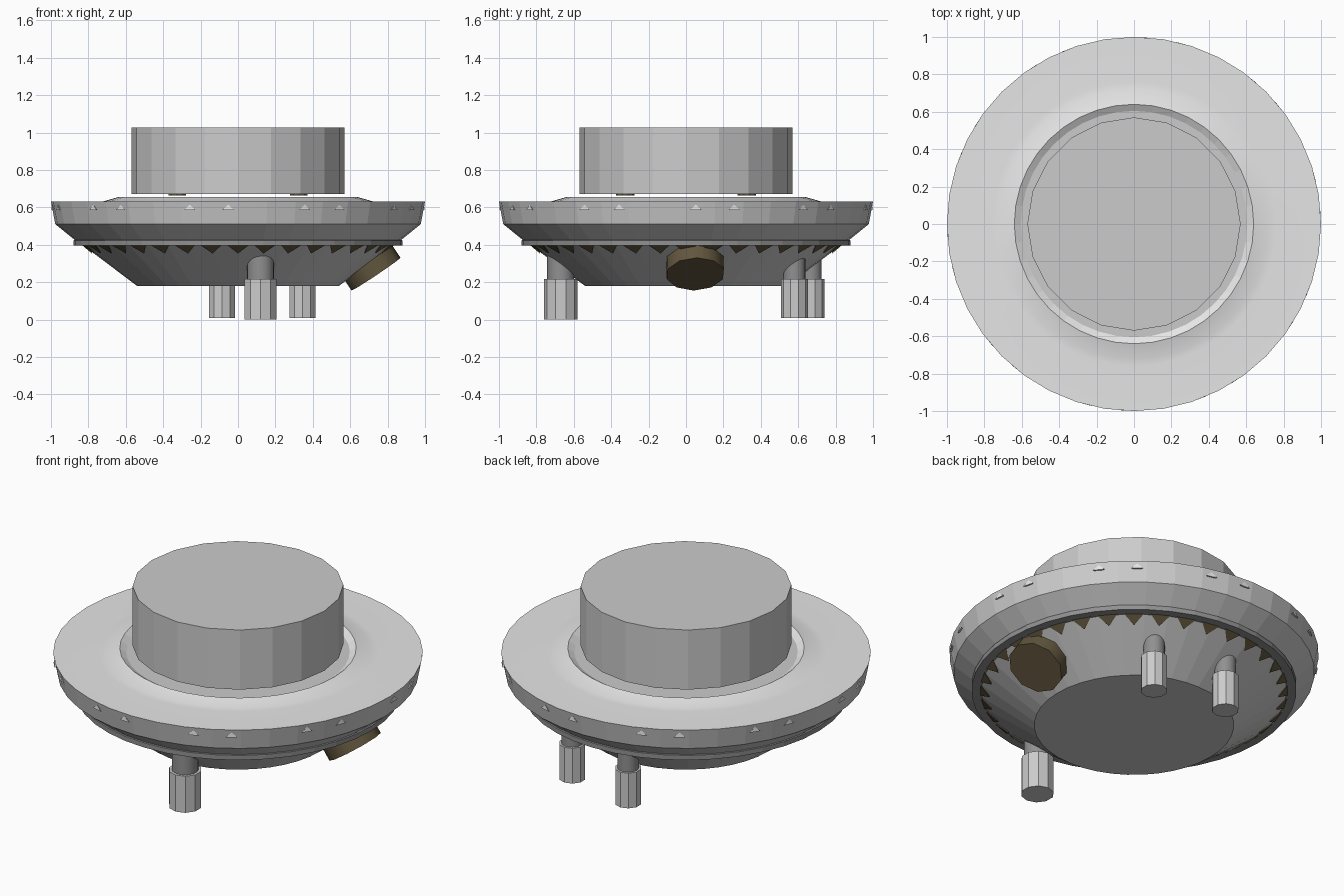
import bpy, bmesh
from math import sin, cos, pi, radians
from mathutils import Vector, Matrix

old = bpy.data.objects.get("Cube")
if old:
    bpy.data.objects.remove(old, do_unlink=True)


def material(name, colour):
    m = bpy.data.materials.new(name)
    m.use_nodes = True
    m.diffuse_color = (*colour, 1)
    bsdf = next(n for n in m.node_tree.nodes if n.type == 'BSDF_PRINCIPLED')
    bsdf.inputs["Base Color"].default_value = (*colour, 1)
    return m


pale = material("pale_grey", (0.79, 0.79, 0.79))
grey = material("mid_grey", (0.60, 0.60, 0.60))
dark = material("dark_grey", (0.28, 0.28, 0.28))
olive = material("dark_olive", (0.122, 0.094, 0.048))


def finish(bm, name, mat):
    bmesh.ops.recalc_face_normals(bm, faces=bm.faces)
    mesh = bpy.data.meshes.new(name)
    bm.to_mesh(mesh)
    bm.free()
    mesh.materials.append(mat)
    ob = bpy.data.objects.new(name, mesh)
    bpy.context.collection.objects.link(ob)
    return ob


def cylinder(name, mat, radius, start, end, sides, smooth=False):
    """Cylinder between two points, with flat or smooth sides."""
    a, b = Vector(start), Vector(end)
    place = Matrix.Translation((a + b) / 2) @ (b - a).to_track_quat('Z', 'Y').to_matrix().to_4x4()
    bm = bmesh.new()
    bmesh.ops.create_cone(bm, cap_ends=True, segments=sides, radius1=radius,
                          radius2=radius, depth=(b - a).length, matrix=place)
    for face in bm.faces:
        face.smooth = smooth and len(face.verts) == 4
    for edge in bm.edges:
        edge.smooth = all(len(f.verts) == 4 for f in edge.link_faces)
    return finish(bm, name, mat)


def around(angle, r, side, z):
    """Point near the angle measured from the front, shifted sideways."""
    return Vector((r * sin(angle) + side * cos(angle),
                   -r * cos(angle) + side * sin(angle), z))


def lathe(name, mat, profile, sides):
    bm = bmesh.new()
    rings = []
    for r, z in profile:
        rings.append([bm.verts.new(around(2 * pi * i / sides, r, 0, z)) for i in range(sides)])
    for low, high in zip(rings, rings[1:]):
        for i in range(sides):
            j = (i + 1) % sides
            bm.faces.new((low[i], low[j], high[j], high[i]))
    bm.faces.new(rings[0])
    bm.faces.new(rings[-1])
    return finish(bm, name, mat)


# Saucer hull with shallow well, raised lip, rim, flange and lower cone
hull = lathe("saucer_hull", grey, [
    (0.605, 0.633), (0.64, 0.655), (0.72, 0.632), (0.76, 0.63), (1.0, 0.63),
    (0.977, 0.51), (0.872, 0.425), (0.88, 0.423), (0.88, 0.395), (0.825, 0.395),
    (0.54, 0.18)], 40)
hull.data.materials.append(pale)
hull.data.materials.append(dark)
for face in hull.data.polygons:
    c = face.center
    r = c.xy.length
    face.use_smooth = c.z > 0.62 and 0.64 < r < 0.99
    if c.z > 0.62 and r > 0.6:
        face.material_index = 1      # top deck
    elif 0.39 < c.z < 0.43 and r > 0.8:
        face.material_index = 2      # flange

# Floating drum and the four small pads beneath it
cylinder("top_drum", grey, 0.57, (0, 0, 0.671), (0, 0, 1.027), 20)
for i in range(4):
    p = around(radians(45 + 90 * i), 0.46, 0, 0)
    cylinder("drum_pad", olive, 0.05, (p.x, p.y, 0.664), (p.x, p.y, 0.69), 10)

# Ten pairs of small triangular lights on the rim
bm = bmesh.new()
for k in range(10):
    for offset in (-15, -3):
        a = radians(offset + 36 * k)
        top = bm.verts.new(around(a, 0.996, 0, 0.614))
        outer = [bm.verts.new(around(a, 0.998, s, 0.585)) for s in (-0.033, 0.033)]
        inner = bm.verts.new(around(a, 0.96, 0, 0.585))
        bm.faces.new((top, outer[0], outer[1]))
        bm.faces.new((outer[0], inner, outer[1]))
        bm.faces.new((top, inner, outer[0]))
        bm.faces.new((top, outer[1], inner))
finish(bm, "rim_lights", pale)

# Ring of downward teeth lying on the lower cone
bm = bmesh.new()
for k in range(36):
    a = 2 * pi * k / 36
    outer = [bm.verts.new(around(a, 0.832, s, 0.396)) for s in (-0.055, 0.055)]
    tip = bm.verts.new(around(a, 0.781, 0, 0.353))
    back = bm.verts.new(around(a, 0.79, 0, 0.396))
    bm.faces.new((outer[0], outer[1], tip))
    bm.faces.new((outer[0], tip, back))
    bm.faces.new((outer[1], back, tip))
    bm.faces.new((outer[0], back, outer[1]))
finish(bm, "flange_teeth", olive)

# Three landing legs: thick foot and slimmer dark strut
for name, x, y, r, base in (("front_leg", 0.12, -0.67, 0.09, 0.0),
                            ("back_right_leg", -0.085, 0.667, 0.073, 0.008),
                            ("back_left_leg", 0.345, 0.58, 0.073, 0.008)):
    cylinder(name + "_foot", grey, r, (x, y, base), (x, y, 0.218), 10)
    cylinder(name + "_strut", dark, r * 0.8, (x, y, 0.2), (x, y, 0.37), 20, smooth=True)

# Tilted round hatch on the left side
outside = Vector((0.738, 0.05, 0.243))
axis = Vector((0.555, 0.038, -0.83)).normalized()
cylinder("side_hatch", olive, 0.158, outside - axis * 0.11, outside, 10, smooth=True)
